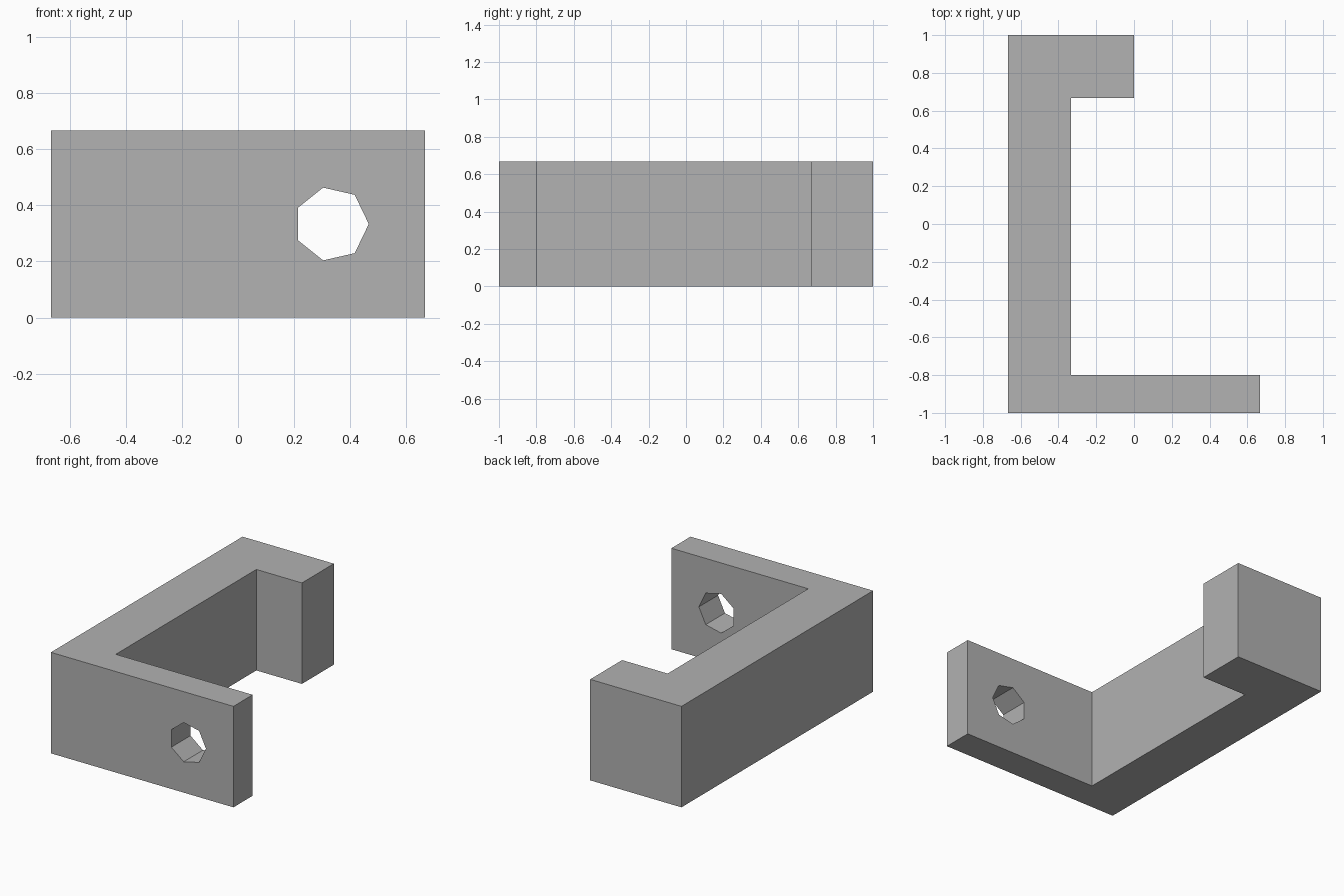
import bpy
import bmesh
import math

default_cube = bpy.data.objects.get("Cube")
if default_cube:
    bpy.data.objects.remove(default_cube, do_unlink=True)

HEIGHT = 0.667

# Single plain grey
grey = bpy.data.materials.new("plain_grey")
grey.use_nodes = True
colour = (0.445, 0.445, 0.445, 1)
grey.diffuse_color = colour
grey.node_tree.nodes["Principled BSDF"].inputs["Base Color"].default_value = colour


def add_prism(name, outline, depth_vector):
    """Extrude a closed outline of 3D points into a solid."""
    bm = bmesh.new()
    face = bm.faces.new([bm.verts.new(p) for p in outline])
    extruded = bmesh.ops.extrude_face_region(bm, geom=[face], use_keep_orig=True)
    verts = [g for g in extruded["geom"] if isinstance(g, bmesh.types.BMVert)]
    bmesh.ops.translate(bm, verts=verts, vec=depth_vector)
    bmesh.ops.recalc_face_normals(bm, faces=bm.faces)
    mesh = bpy.data.meshes.new(name)
    bm.to_mesh(mesh)
    bm.free()
    mesh.materials.append(grey)
    obj = bpy.data.objects.new(name, mesh)
    bpy.context.collection.objects.link(obj)
    return obj


# Bracket: long spine, thin front arm, short thick back arm
profile = [(-0.667, -1), (0.667, -1), (0.667, -0.8), (-0.333, -0.8),
           (-0.333, 0.667), (0, 0.667), (0, 1), (-0.667, 1)]
bracket = add_prism("bracket", [(x, y, 0) for x, y in profile], (0, 0, HEIGHT))

# Seven-sided hole through the front arm
SIDES, RADIUS = 7, 0.133
angles = [math.tau * i / SIDES for i in range(SIDES)]
hole_outline = [(0.333 + RADIUS * math.cos(a), -1.1, HEIGHT / 2 + RADIUS * math.sin(a))
                for a in angles]
cutter = add_prism("hole_cutter", hole_outline, (0, 0.4, 0))
cutter.hide_render = True

cut = bracket.modifiers.new("arm_hole", "BOOLEAN")
cut.operation = "DIFFERENCE"
cut.solver = "EXACT"
cut.object = cutter
bpy.context.view_layer.objects.active = bracket
bpy.ops.object.modifier_apply(modifier=cut.name)
bpy.data.objects.remove(cutter, do_unlink=True)
